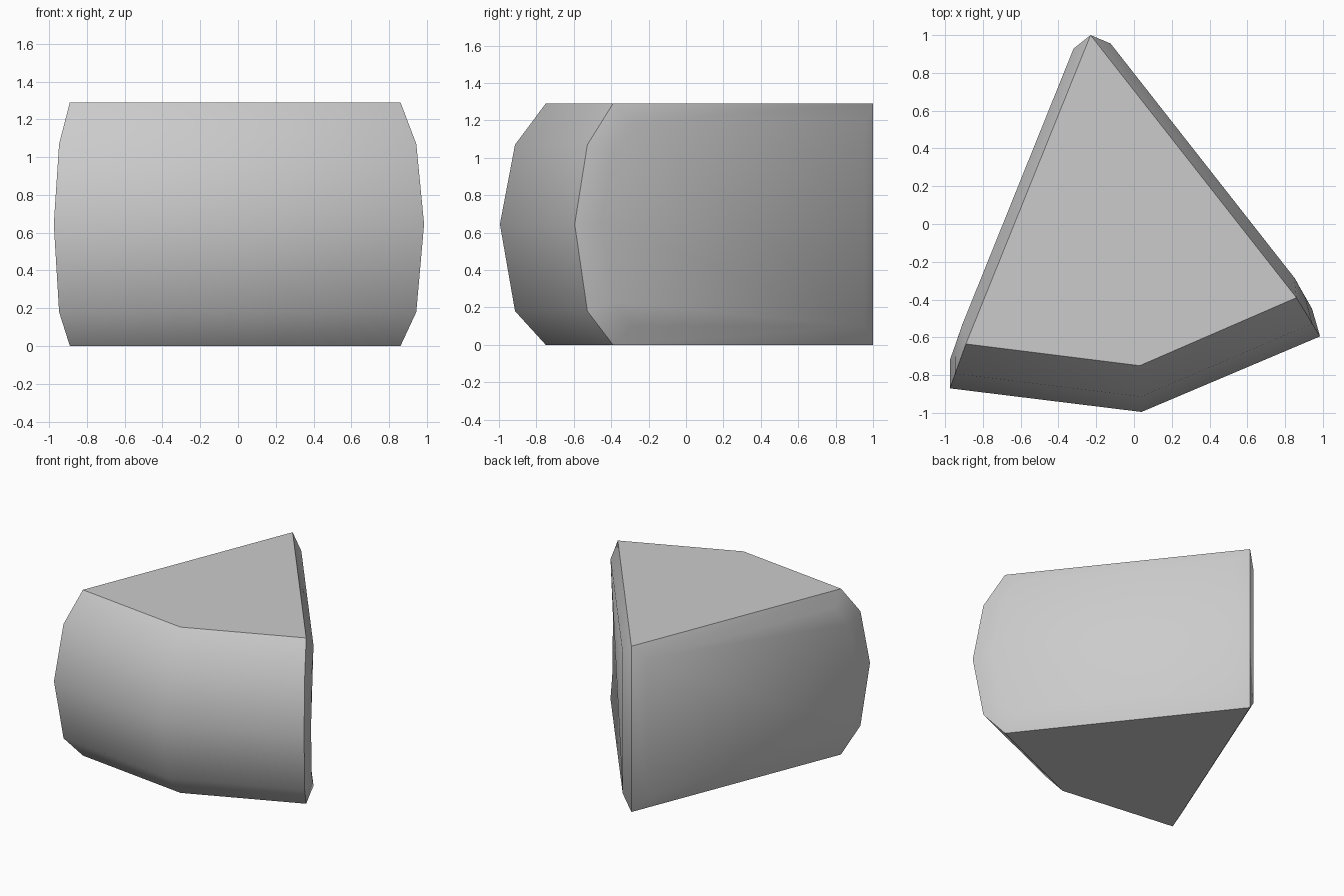
import bpy, bmesh, math
from mathutils import Vector

cube = bpy.data.objects.get("Cube")
if cube:
    bpy.data.objects.remove(cube, do_unlink=True)

grey = bpy.data.materials.new("plain grey")
grey.use_nodes = True
colour = (0.6, 0.6, 0.6, 1)
grey.diffuse_color = colour
grey.node_tree.nodes["Principled BSDF"].inputs["Base Color"].default_value = colour

HEIGHT = 1.29
# Height and amount of bulge for each level of the rounded front
LEVELS = [(0, 0), (0.18, 0.67), (0.645, 1), (1.07, 0.67), (HEIGHT, 0)]
# Front corners from left to right of the plan: position and full bulge
CORNERS = [((-0.89, -0.635), (-0.085, -0.235)),
           ((0.03, -0.75), (0.01, -0.245)),
           ((0.86, -0.39), (0.125, -0.205))]
APEX = (-0.23, 1.0)

bm = bmesh.new()
columns = []
for (x, y), (dx, dy) in CORNERS:
    columns.append([bm.verts.new((x + dx * t, y + dy * t, z)) for z, t in LEVELS])
apex_low = bm.verts.new((*APEX, 0))
apex_high = bm.verts.new((*APEX, HEIGHT))

# Rounded front
for a, b in zip(columns, columns[1:]):
    for i in range(len(LEVELS) - 1):
        bm.faces.new((a[i], b[i], b[i + 1], a[i + 1]))

# Flat top and bottom
bm.faces.new([c[-1] for c in columns] + [apex_high])
bm.faces.new([c[0] for c in columns] + [apex_low])

# Two sides meeting at the rear edge
sides = [bm.faces.new(columns[k] + [apex_high, apex_low]) for k in (0, 2)]
bmesh.ops.recalc_face_normals(bm, faces=bm.faces)

# Raised panel on each side, set further back from the front edge
bmesh.ops.inset_individual(bm, faces=sides, thickness=0.1, depth=0.057,
                           use_even_offset=True)
for side in sides:
    front = [v for v in side.verts if v.co.y < 0]
    middle = sum((v.co for v in front), Vector()) / len(front)
    back = Vector((APEX[0] - middle.x, APEX[1] - middle.y, 0)).normalized()
    for v in front:
        v.co += back * 0.04

mesh = bpy.data.meshes.new("wedge_block")
bm.to_mesh(mesh)
bm.free()
mesh.materials.append(grey)
block = bpy.data.objects.new("wedge_block", mesh)
bpy.context.collection.objects.link(block)

# Smooth bulges with crisp outer edges
bpy.ops.object.select_all(action='DESELECT')
block.select_set(True)
bpy.context.view_layer.objects.active = block
bpy.ops.object.shade_smooth_by_angle(angle=math.radians(42))
